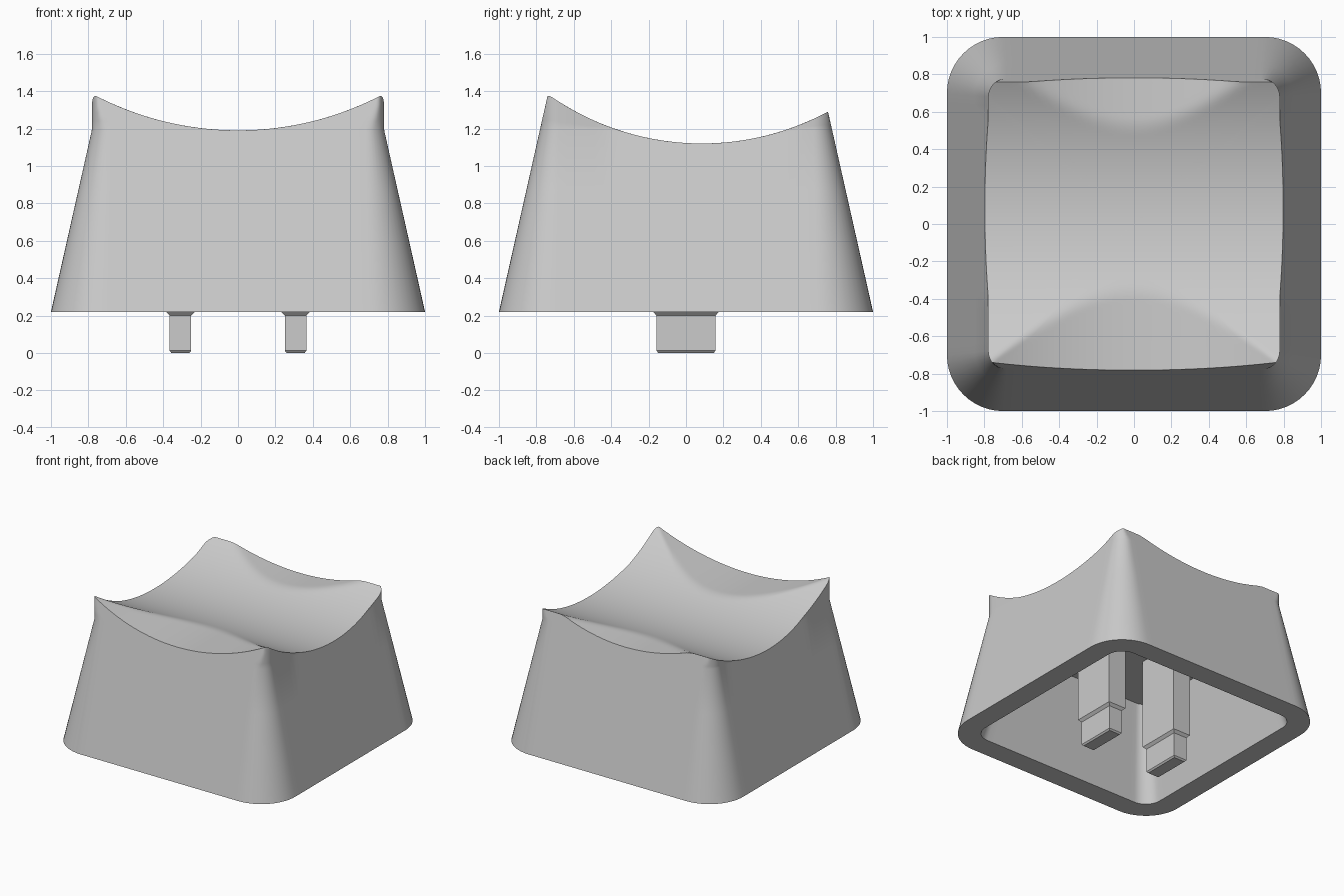
import bpy, bmesh, math

cube = bpy.data.objects.get("Cube")
if cube:
    bpy.data.objects.remove(cube, do_unlink=True)

GREY = 0.6
mat = bpy.data.materials.new("light_grey_plastic")
mat.use_nodes = True
mat.diffuse_color = (GREY, GREY, GREY, 1)
mat.node_tree.nodes["Principled BSDF"].inputs["Base Color"].default_value = (GREY, GREY, GREY, 1)

BASE, SHOULDER, CEILING = 0.22, 1.2, 0.94
DRAFT = 0.225
ARC, SIDE = 12, 28       # segments per corner and per straight side
LOOP = 4 * (ARC + SIDE)


def rounded_square(half, radius):
    """Points of a rounded square, anticlockwise."""
    pts = []
    c = half - radius
    for q in range(4):
        ca, sa = round(math.cos(q * math.pi / 2)), round(math.sin(q * math.pi / 2))
        local = [(half, -c + 2 * c * i / SIDE) for i in range(SIDE)]
        for i in range(ARC):
            a = math.pi / 2 * i / ARC
            local.append((c + radius * math.cos(a), c + radius * math.sin(a)))
        pts += [(x * ca - y * sa, x * sa + y * ca) for x, y in local]
    return pts


def outer_point(i, z):
    """Wall point: drafted up to the shoulder, then straight, cut by the drafted front and back."""
    s = min(z, SHOULDER) - BASE
    x, y = rounded_square(1 - DRAFT * s, 0.3 - 0.2 * s / (SHOULDER - BASE))[i]
    limit = 1 - DRAFT * (z - BASE)
    return x, max(-limit, min(limit, y))


def arc_height(d, radius, low):
    return low + radius - math.sqrt(radius * radius - d * d)


def dish(x, y):
    """Two crossing cylindrical scoops, softly blended."""
    a = arc_height(y - 0.085, 1.42, 1.12)
    b = arc_height(x, 1.655, 1.19)
    k = 0.015
    h = max(k - abs(a - b), 0) / k
    return min(a, b) - h * h * k / 4


def make_object(name, bm):
    bmesh.ops.recalc_face_normals(bm, faces=bm.faces)
    me = bpy.data.meshes.new(name)
    bm.to_mesh(me)
    bm.free()
    me.materials.append(mat)
    ob = bpy.data.objects.new(name, me)
    bpy.context.collection.objects.link(ob)
    bpy.ops.object.select_all(action='DESELECT')
    ob.select_set(True)
    bpy.context.view_layer.objects.active = ob
    bpy.ops.object.shade_smooth_by_angle(angle=math.radians(30))
    return ob


def loft(bm, rings):
    """Skin a list of equal closed rings; returns the vertex rings."""
    loops = [[bm.verts.new(p) for p in ring] for ring in rings]
    for a, b in zip(loops, loops[1:]):
        for i in range(len(a)):
            j = (i + 1) % len(a)
            bm.faces.new((a[i], a[j], b[j], b[i]))
    return loops


# Height of the top edge for every wall column
rim = []
for i in range(LOOP):
    z = SHOULDER
    for _ in range(10):
        z = dish(*outer_point(i, z))
    rim.append(z)

# Cap: ceiling, inner wall, bottom rim, outer wall and dished top as one skin
rings = [
    [(x, y, CEILING) for x, y in rounded_square(0.67, 0.09)],
    [(x, y, BASE) for x, y in rounded_square(0.83, 0.13)],
]
for step in range(8):
    ring = []
    for i in range(LOOP):
        mid = min(SHOULDER, rim[i] - 0.02)
        if step < 4:
            z = BASE + (mid - BASE) * step / 3
        else:
            z = mid + (rim[i] - mid) * (step - 3) / 4
        ring.append((*outer_point(i, z), z))
    rings.append(ring)
edge = rings[-1]
STEPS = 36
for step in range(1, STEPS):
    f = 1 - step / STEPS
    rings.append([(x * f, y * f, dish(x * f, y * f)) for x, y, _ in edge])

bm = bmesh.new()
loops = loft(bm, rings)
bm.faces.new(loops[0])
centre = bm.verts.new((0, 0, dish(0, 0)))
for i in range(LOOP):
    bm.faces.new((loops[-1][i], loops[-1][(i + 1) % LOOP], centre))
make_object("key_cap", bm)

# Two stepped mounting prongs: (half x, half y, height)
PRONG = [(0.048, 0.148, 0), (0.058, 0.158, 0.012), (0.058, 0.158, 0.2),
         (0.077, 0.176, 0.22), (0.077, 0.176, CEILING + 0.02)]
for name, side in (("left_prong", 1), ("right_prong", -1)):
    bm = bmesh.new()
    loops = loft(bm, [[(side * 0.308 + sx * hx, sy * hy, z)
                       for sx, sy in ((-1, -1), (1, -1), (1, 1), (-1, 1))]
                      for hx, hy, z in PRONG])
    bm.faces.new(loops[0])
    bm.faces.new(loops[-1])
    make_object(name, bm)
